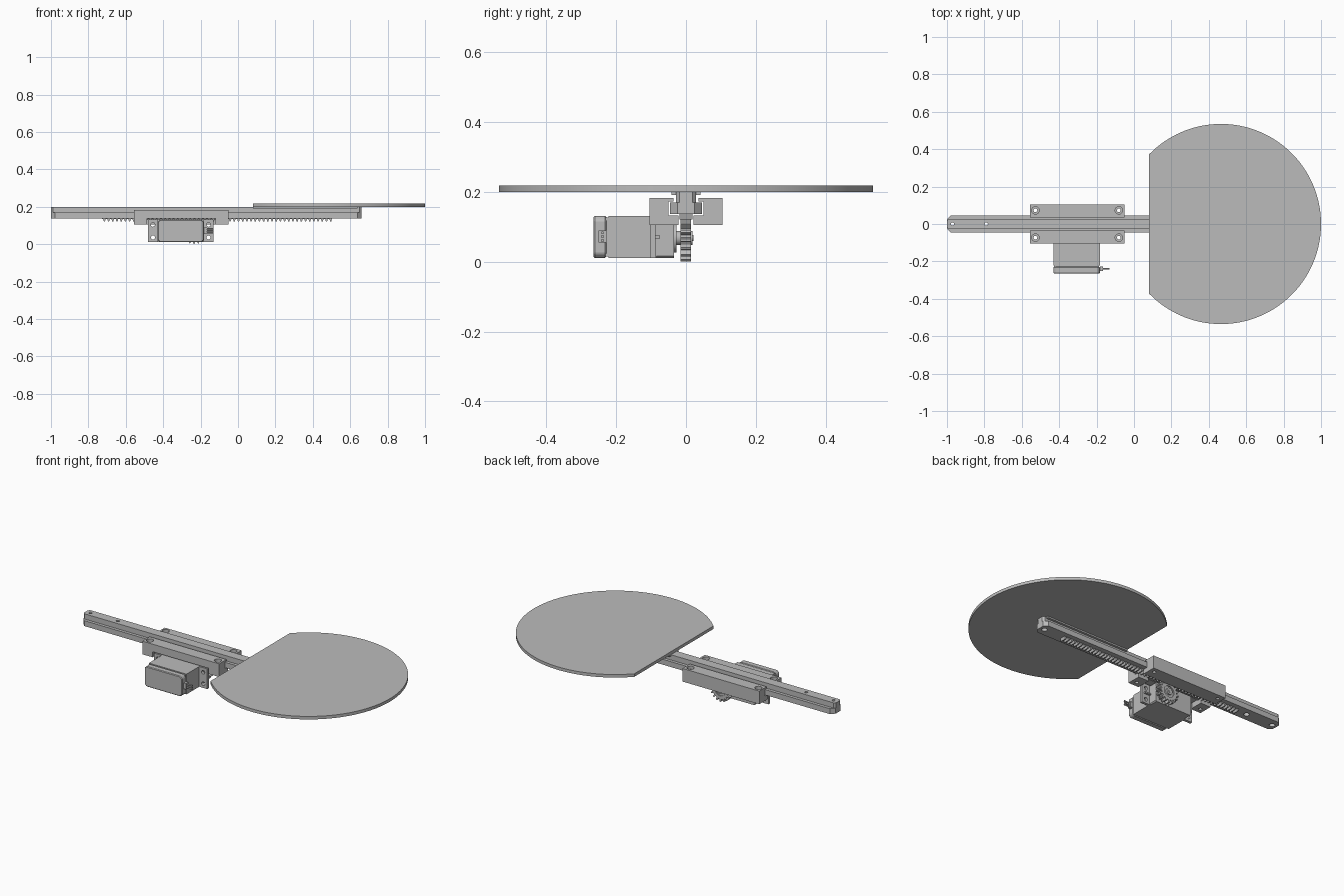
import bpy, bmesh, math

cube = bpy.data.objects.get("Cube")
if cube:
    bpy.data.objects.remove(cube, do_unlink=True)

grey = bpy.data.materials.new("plain grey")
grey.use_nodes = True
colour = (0.5, 0.5, 0.5, 1)
grey.diffuse_color = colour
grey.node_tree.nodes["Principled BSDF"].inputs["Base Color"].default_value = colour


def prism(name, pts, lo, hi, axis):
    """Extrude a 2D outline from lo to hi along an axis."""
    place = {"x": lambda u, v, t: (t, u, v),
             "y": lambda u, v, t: (u, t, v),
             "z": lambda u, v, t: (u, v, t)}[axis]
    bm = bmesh.new()
    rings = [[bm.verts.new(place(u, v, t)) for u, v in pts] for t in (lo, hi)]
    for ring in rings:
        bm.faces.new(ring)
    n = len(pts)
    for i in range(n):
        j = (i + 1) % n
        bm.faces.new((rings[0][i], rings[0][j], rings[1][j], rings[1][i]))
    bmesh.ops.recalc_face_normals(bm, faces=bm.faces)
    mesh = bpy.data.meshes.new(name)
    bm.to_mesh(mesh)
    bm.free()
    mesh.materials.append(grey)
    obj = bpy.data.objects.new(name, mesh)
    bpy.context.collection.objects.link(obj)
    return obj


def rect(u0, u1, v0, v1, c=0):
    """Rectangle outline, with chamfered corners when c is set."""
    if not c:
        return [(u0, v0), (u1, v0), (u1, v1), (u0, v1)]
    return [(u0 + c, v0), (u1 - c, v0), (u1, v0 + c), (u1, v1 - c),
            (u1 - c, v1), (u0 + c, v1), (u0, v1 - c), (u0, v0 + c)]


def circle(u, v, r, n=24):
    return [(u + r * math.cos(math.tau * i / n), v + r * math.sin(math.tau * i / n))
            for i in range(n)]


def cut(obj, *cutters):
    """Subtract the cutters, then discard them."""
    for cutter in cutters:
        mod = obj.modifiers.new("cut", "BOOLEAN")
        mod.operation, mod.solver, mod.object = "DIFFERENCE", "EXACT", cutter
        bpy.context.view_layer.update()
        graph = bpy.context.evaluated_depsgraph_get()
        mesh = bpy.data.meshes.new_from_object(obj.evaluated_get(graph))
        obj.modifiers.clear()
        obj.data = mesh
        bpy.data.objects.remove(cutter, do_unlink=True)


def smooth(obj):
    bpy.ops.object.select_all(action="DESELECT")
    obj.select_set(True)
    bpy.context.view_layer.objects.active = obj
    bpy.ops.object.shade_smooth_by_angle(angle=math.radians(20))


# Round tray with one straight side, and the pad under it
tray_x, tray_r, flat_x = 0.465, 0.535, 0.08
a = math.acos((flat_x - tray_x) / tray_r)
arc = [-a + 2 * a * i / 96 for i in range(97)]
tray = prism("tray", [(tray_x + tray_r * math.cos(t), tray_r * math.sin(t)) for t in arc],
             0.2, 0.218, "z")
smooth(tray)
prism("tray_pad", rect(flat_x, 0.64, -0.042, 0.042), 0.191, 0.2, "z")

# Sliding rail: wide foot, narrow top, screw holes near both ends
rail_foot = prism("rail_foot", rect(-1, 0.66, -0.046, 0.046, 0.022), 0.137, 0.169, "z")
rail_top = prism("rail_top", rect(-1, 0.66, -0.028, 0.028, 0.01), 0.169, 0.2, "z")
for x in (-0.97, -0.79, 0.45, 0.63):
    cut(rail_top, prism("hole", circle(x, 0, 0.009, 16), 0.1, 0.3, "z"))
    cut(rail_foot, prism("hole", circle(x, 0, 0.016, 16), 0.1, 0.3, "z"))

# Toothed rack under the rail
pitch, count, start = 0.0224, 55, -0.727
outline = [(start, 0.14)]
for i in range(count):
    x = start + i * pitch
    outline += [(x, 0.136), (x + 0.25 * pitch, 0.136), (x + 0.45 * pitch, 0.121),
                (x + 0.7 * pitch, 0.121), (x + 0.9 * pitch, 0.136)]
outline.append((start + count * pitch, 0.14))
prism("rack", outline, -0.018, 0.018, "y")

# Carriage: two mirrored guide bars wrapped around the rail foot
profile = [(0.021, 0.105), (0.105, 0.105), (0.105, 0.183), (0.036, 0.183),
           (0.036, 0.172), (0.05, 0.172), (0.05, 0.133), (0.021, 0.133)]
for side, name in ((1, "back_guide"), (-1, "front_guide")):
    guide = prism(name, [(side * y, z) for y, z in profile], -0.555, -0.05, "x")
    for x in (-0.527, -0.081):
        spot = (x, side * 0.073)
        cut(guide, prism("bore", circle(*spot, 0.02), 0.165, 0.2, "z"),
            prism("bore", circle(*spot, 0.01, 16), 0.09, 0.17, "z"))
    if side < 0:
        cut(guide, prism("notch", rect(-0.487, -0.12, 0.05, 0.138), -0.2, 0, "y"))

# Servo motor: middle, rear cap, seam, ears and upper case
x0, x1, z0, z1 = -0.43, -0.183, 0.011, 0.131
shaft_x, shaft_z = -0.235, 0.068
prism("servo_body", rect(x0, x1, z0, z1), -0.222, -0.085, "y")
prism("servo_seam", rect(x0 + 0.004, x1 - 0.004, z0 + 0.004, z1 - 0.004), -0.23, -0.222, "y")
cap = prism("servo_cap", rect(x0, x1, z0, z1, 0.012), -0.265, -0.228, "y")
bevel = cap.modifiers.new("bevel", "BEVEL")
bevel.width, bevel.segments = 0.004, 1
prism("servo_upper_case", rect(x0, x1, z0, z1, 0.006), -0.085, -0.035, "y")
ears = prism("servo_ears", rect(-0.481, -0.13, z0, z1), -0.103, -0.087, "y")
for x in (-0.455, -0.157):
    for z in (0.036, 0.104):
        cut(ears, prism("hole", circle(x, z, 0.011, 16), -0.2, 0, "y"))
for x in (x0 - 0.02, x1 + 0.02):
    prism("ear_rib", rect(x - 0.02, x + 0.02, 0.067, 0.075), -0.087, -0.075, "y")

# Cable plug on the servo side
prism("cable_plug", rect(-0.25, -0.228, 0.055, 0.089), -0.183, -0.166, "x")
for z in (0.061, 0.072, 0.083):
    prism("cable_wire", circle(-0.239, z, 0.0045, 10), -0.166, -0.132, "x")

# Output boss, shaft and pinion gear
smooth(prism("output_boss", circle(shaft_x, shaft_z, 0.042, 32), -0.035, -0.027, "y"))
smooth(prism("output_shaft", circle(shaft_x, shaft_z, 0.02), -0.03, 0.019, "y"))
teeth = 17
gear = []
for i in range(teeth):
    for part, r in ((-0.32, 0.052), (-0.13, 0.068), (0.13, 0.068), (0.32, 0.052)):
        t = math.tau * (i + part) / teeth - math.pi / 2
        gear.append((shaft_x + r * math.cos(t), shaft_z + r * math.sin(t)))
pinion = prism("pinion", gear, -0.016, 0.015, "y")
cut(pinion, prism("recess", circle(shaft_x, shaft_z, 0.034), 0.009, 0.05, "y"))
smooth(prism("pinion_screw", circle(shaft_x, shaft_z, 0.009, 12), 0.015, 0.022, "y"))
